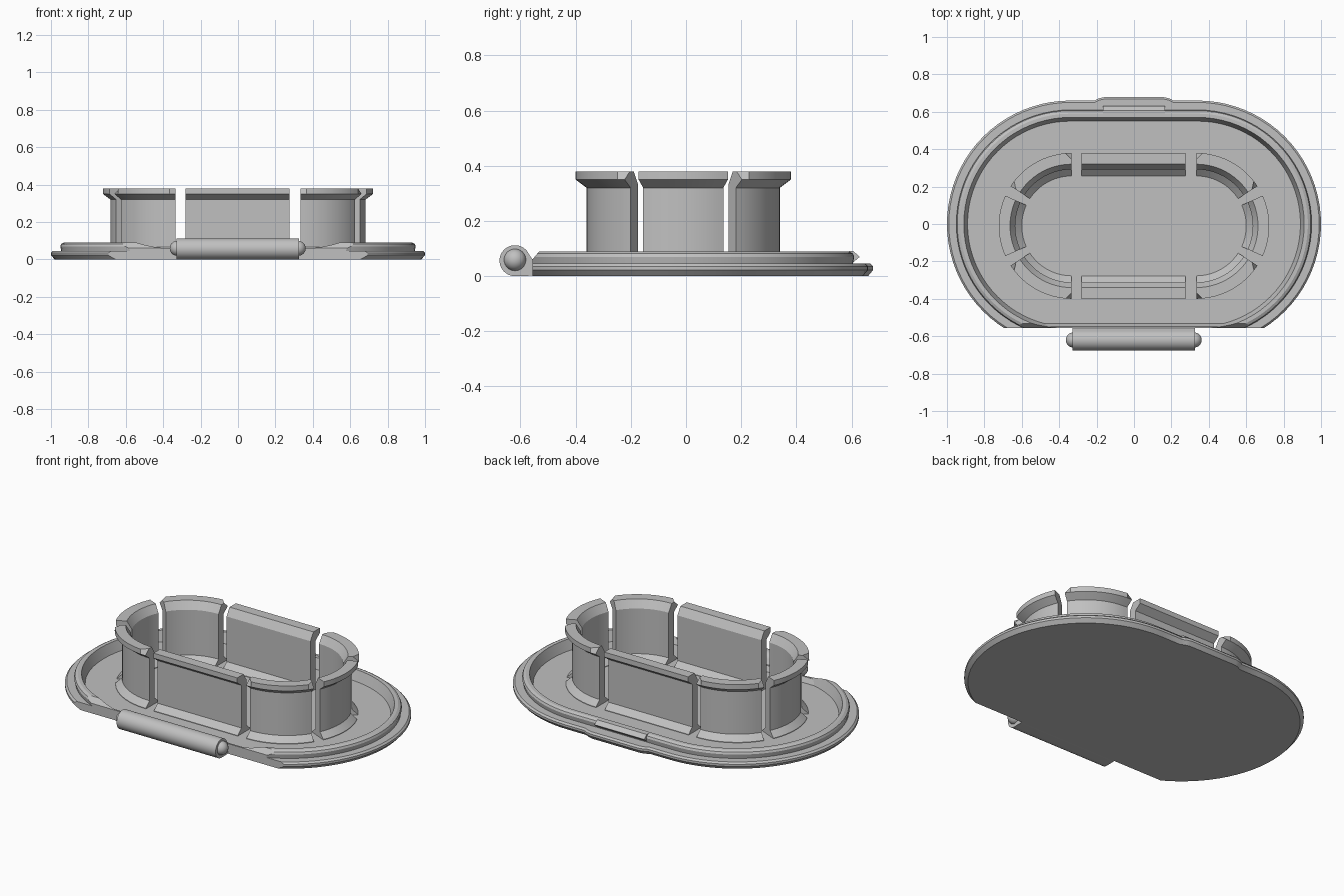
import bpy, bmesh
from math import sin, cos, pi, radians
from mathutils import Matrix, Vector

if "Cube" in bpy.data.objects:
    bpy.data.objects.remove(bpy.data.objects["Cube"])

grey = bpy.data.materials.new("plain_grey")
grey.use_nodes = True
grey.diffuse_color = (0.53, 0.53, 0.53, 1)
grey.node_tree.nodes["Principled BSDF"].inputs["Base Color"].default_value = (0.53, 0.53, 0.53, 1)


def finish(name, bm):
    bmesh.ops.recalc_face_normals(bm, faces=bm.faces)
    mesh = bpy.data.meshes.new(name)
    bm.to_mesh(mesh)
    bm.free()
    mesh.materials.append(grey)
    obj = bpy.data.objects.new(name, mesh)
    bpy.context.collection.objects.link(obj)
    bpy.ops.object.select_all(action="DESELECT")
    obj.select_set(True)
    bpy.context.view_layer.objects.active = obj
    bpy.ops.object.shade_smooth_by_angle(angle=radians(25))


def bridge(bm, a, b):
    for i in range(len(a)):
        j = (i + 1) % len(a)
        bm.faces.new((a[i], a[j], b[j], b[i]))


def prism(name, outline, x0, x1):
    """Extrude a (y, z) outline along x."""
    bm = bmesh.new()
    ends = [[bm.verts.new((x, y, z)) for y, z in outline] for x in (x0, x1)]
    bridge(bm, *ends)
    for end in ends:
        bm.faces.new(end)
    finish(name, bm)


# Base plate: racetrack rings lofted over the rim and down to the floor
HALF = 0.34
ARC = 40
FLOOR = 0.03
FRONT = -0.557


def racetrack(radius, bump):
    pts = []
    for side in (1, -1):
        for i in range(ARC + 1):
            a = -pi / 2 + pi * i / ARC
            pts.append((side * (HALF + radius * cos(a)), side * radius * sin(a)))
        if side == 1:
            # thumb tab on the back edge
            pts += [(x, radius + h * bump) for x, h in
                    ((0.21, 0), (0.19, 0.6), (0.16, 1), (-0.16, 1), (-0.19, 0.6), (-0.21, 0))]
    return pts


bm = bmesh.new()
rings = []
for r, z, bump in ((0.64, 0, 0.02), (0.66, 0.022, 0.018), (0.66, 0.035, 0.018),
                   (0.65, 0.045, 0.018), (0.605, 0.045, 0), (0.61, 0.07, 0),
                   (0.605, 0.082, 0), (0.59, 0.09, 0), (0.57, 0.09, 0), (0.55, FLOOR, 0)):
    rings.append([bm.verts.new((x, y, z)) for x, y in racetrack(r, bump)])
for a, b in zip(rings, rings[1:]):
    bridge(bm, a, b)
bm.faces.new(rings[0])
bm.faces.new(rings[-1])
# Straight front edge, with the ridge ends leaning back
for point, normal in (((0, FRONT, 0), (0, -1, 0)), ((0, FRONT, 0.06), (0, -0.03, 0.025))):
    bmesh.ops.bisect_plane(bm, geom=bm.verts[:] + bm.edges[:] + bm.faces[:],
                           plane_co=point, plane_no=Vector(normal).normalized(),
                           clear_outer=True)
    bmesh.ops.holes_fill(bm, edges=[e for e in bm.edges if e.is_boundary], sides=0)
finish("base_plate", bm)

# Low sill closing the tray along the front edge
prism("front_sill", ((FRONT, 0.01), (FRONT, 0.06), (-0.547, 0.06), (-0.533, FLOOR), (-0.533, 0.01)),
      -0.53, 0.53)

# Snap catch on the back of the ridge
prism("snap_catch", ((0.59, 0.05), (0.606, 0.05), (0.63, 0.07), (0.606, 0.091), (0.59, 0.091)),
      -0.165, 0.165)

# Upright wall segments: flared foot, wall, and outward hooked lip
WALL = ((0.267, FLOOR - 0.01), (0.267, FLOOR + 0.003), (0.302, 0.065), (0.302, 0.335),
        (0.33, 0.38), (0.39, 0.38), (0.39, 0.35), (0.35, 0.32), (0.35, 0.065),
        (0.385, FLOOR + 0.003), (0.385, FLOOR - 0.01))
LIP_CORNER = 5
CENTRE_Y = -0.01


def wall_segment(name, path, clipped=False):
    """Sweep the wall profile along (origin x, angle) stations."""
    bm = bmesh.new()
    loops = [[bm.verts.new((cx + r * cos(a), CENTRE_Y + r * sin(a), z)) for r, z in WALL]
             for cx, a in path]
    for a, b in zip(loops, loops[1:]):
        bridge(bm, a, b)
    for end, (cx, a) in ((loops[0], path[0]), (loops[-1], path[-1])):
        bm.faces.new(end)
        if clipped:
            # top outer corner of the lip is cut away at the slot
            end[LIP_CORNER].co -= Vector((cos(a), sin(a), 0)) * 0.035
    finish(name, bm)


def arc(cx, start, end, steps=12):
    return [(cx, radians(start + (end - start) * i / steps)) for i in range(steps + 1)]


for name, turn in (("back", 90), ("front", -90)):
    wall_segment(name + "_wall", [(-0.28, radians(turn)), (0.275, radians(turn))])
for name, cx, turn in (("left", 0.333, 0), ("right", -0.333, 180)):
    wall_segment(name + "_end_wall", arc(cx, turn - 24.5, turn + 24.5))
    wall_segment(name + "_corner_wall_a", arc(cx, turn + 33, turn + 90), True)
    wall_segment(name + "_corner_wall_b", arc(cx, turn - 90, turn - 33), True)

# Hinge barrel with a web joining it to the plate
HINGE_Y, HINGE_Z, HINGE_R = -0.62, 0.056, 0.056
outline = [(HINGE_Y + HINGE_R * cos(a), HINGE_Z + HINGE_R * sin(a))
           for a in (radians(25 + 245 * i / 32) for i in range(33))]
prism("hinge_barrel", outline + [(-0.55, 0.002), (-0.55, 0.05)], -0.33, 0.325)

# Rounded pivot pins on the barrel ends
for name, x in (("left_pivot", 0.322), ("right_pivot", -0.325)):
    bm = bmesh.new()
    bmesh.ops.create_uvsphere(bm, u_segments=32, v_segments=16, radius=0.04,
                              matrix=Matrix.Translation((x, HINGE_Y, HINGE_Z + 0.003))
                              @ Matrix.Rotation(pi / 2, 4, "Y"))
    finish(name, bm)
